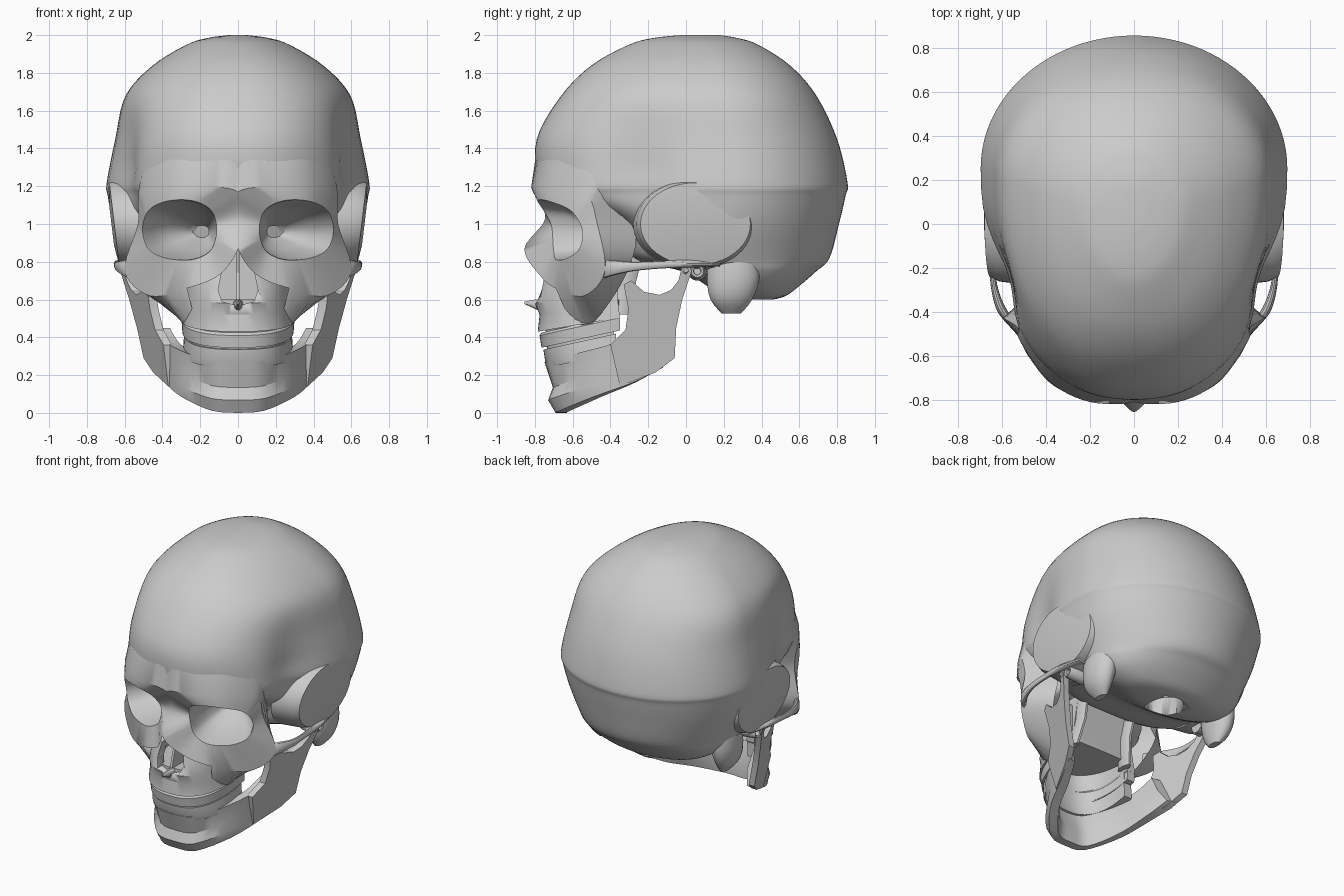
import bpy, bmesh, math
from mathutils import Vector as V

if "Cube" in bpy.data.objects:
    bpy.data.objects.remove(bpy.data.objects["Cube"])


def lerp(a, b, t):
    return V(a) + (V(b) - V(a)) * t


def spline(pts, sub, closed=False):
    """Smooth interpolation through tuples of any length."""
    n, out = len(pts), []
    for i in range(n if closed else n - 1):
        idx = [(i + k) % n if closed else min(max(i + k, 0), n - 1) for k in (-1, 0, 1, 2)]
        a, b, c, d = [pts[k] for k in idx]
        for s in range(sub):
            t = s / sub
            out.append(tuple(0.5 * (2 * q + (r - p) * t + (2 * p - 5 * q + 4 * r - w) * t * t
                       + (3 * q - p - 3 * r + w) * t ** 3) for p, q, r, w in zip(a, b, c, d)))
    if not closed:
        out.append(tuple(pts[-1]))
    return out


def loft(name, rings, caps=(True, True), mirror=False, skip=None, angle=28):
    """Skin closed rings into one mesh object."""
    bm = bmesh.new()
    vs = [[bm.verts.new(p) for p in r] for r in rings]
    n = len(rings[0])
    for i in range(len(rings) - 1):
        for j in range(n):
            if not (skip and skip(i, j)):
                k = (j + 1) % n
                bm.faces.new((vs[i][j], vs[i][k], vs[i + 1][k], vs[i + 1][j]))
    if caps[0]:
        bm.faces.new(vs[0])
    if caps[1]:
        bm.faces.new(vs[-1])
    bmesh.ops.recalc_face_normals(bm, faces=bm.faces)
    me = bpy.data.meshes.new(name)
    bm.to_mesh(me)
    bm.free()
    ob = bpy.data.objects.new(name, me)
    bpy.context.collection.objects.link(ob)
    bpy.ops.object.select_all(action='DESELECT')
    ob.select_set(True)
    bpy.context.view_layer.objects.active = ob
    bpy.ops.object.shade_smooth_by_angle(angle=math.radians(angle))
    if mirror:
        ob.modifiers.new("mirror", 'MIRROR')
    return ob


def cut(ob, cutter):
    m = ob.modifiers.new("cut", 'BOOLEAN')
    m.operation, m.solver, m.object = 'DIFFERENCE', 'EXACT', cutter
    cutter.hide_render = True
    cutter.hide_viewport = True


def ellipse(c, rx, ry, plane, n=24):
    a, b = plane
    out = []
    for k in range(n):
        p = V(c)
        p[a] += rx * math.cos(2 * math.pi * k / n)
        p[b] += ry * math.sin(2 * math.pi * k / n)
        out.append(p)
    return out


def egg(z, yf, yb, w, ym, e, n=96, pinch=0):
    """Horizontal slice: separate front and back curves, pinched at the temples."""
    out = []
    for k in range(n):
        a = 2 * math.pi * k / n
        s, c = math.sin(a), math.cos(a)
        p = 2 / (e if c > 0 else 2.0)
        y = ym + ((yf - ym) if c > 0 else (yb - ym)) * abs(c) ** p
        x = w * math.copysign(abs(s) ** p, s)
        fade = max(0, min(1, (1.7 - z) / .4))
        out.append((x * (1 - pinch * fade * math.exp(-((y + .25) / .2) ** 2)), y, z))
    return out


def jaw_arch(name, rows, tilt, thick):
    """U-shaped wall; rows are z, front y, back y, half width."""
    rings = []
    for z, yf, yb, w in rows:
        ring = []
        for d, order in ((0, 1), (thick, -1)):
            for k in range(-16, 17):
                a = order * k / 16 * math.pi / 2
                s, c = math.sin(a), math.cos(a)
                x = (w - d) * math.copysign(abs(s) ** 0.8, s)
                y = yb + (yf + d - yb) * max(c, 0) ** 0.8
                ring.append((x, y, z + tilt * (y - yf)))
        rings.append(ring)
    return loft(name, rings)


def plate(name, pts, x0, x1):
    return loft(name, [[(x, y, z) for y, z in pts] for x in (x0, x1)])


# Cranium: slices of z, front y, back y, half width, widest y, front roundness
slices = [(2.0, -.03, .18, .05, .08, 2), (1.985, -.17, .27, .16, .08, 2),
          (1.95, -.3, .38, .27, .1, 2), (1.84, -.5, .55, .45, .15, 2.2),
          (1.68, -.66, .69, .595, .2, 2.3), (1.45, -.79, .80, .65, .23, 2.3),
          (1.22, -.785, .855, .695, .25, 2.3), (1.15, -.72, .845, .69, .25, 2.4),
          (1.0, -.36, .81, .66, .22, 3.4), (.82, -.28, .76, .59, .2, 3.4),
          (.75, -.02, .69, .54, .3, 2.6), (.68, .1, .61, .47, .34, 2.2),
          (.62, .2, .53, .34, .36, 2), (.6, .28, .46, .18, .37, 2)]
cranium = loft("cranium", [egg(*s, pinch=.11) for s in spline(slices, 5)])
hole = loft("foramen_cutter", [ellipse((0, .3, z), .11, .15, (0, 1)) for z in (.4, .78)])
cut(cranium, hole)

# Temporal plates: leaning raised oval on each side
loft("temporal_plate", [[(x + .12 * (p.z - 1), p.y, p.z) for p in
     ellipse((0, .05, 1.0), .3 * s, .225 * s, (1, 2), 48)]
     for x, s in ((.46, 1.1), (.61, 1.04), (.655, .97), (.67, .5))], mirror=True)

# Mastoid processes and ear openings
loft("mastoid", [ellipse((x, y, z), rx, ry, (0, 1)) for x, y, z, rx, ry in spline(
     [(.48, .25, .9, .08, .13), (.5, .25, .72, .085, .14),
      (.5, .24, .6, .065, .11), (.48, .24, .525, .025, .05)], 3)], mirror=True)
loft("ear_opening", [ellipse((x, .06, .75), r, r, (1, 2), 16) for x, r in
     ((.48, .05), (.6, .04), (.615, .032), (.61, .02), (.55, .018))], mirror=True)

# Face: rings around one eye socket, starting at the bridge and going over the brow
back = [(0, -.7, 1.0), (0, -.785, 1.4), (.2, -.75, 1.4), (.38, -.64, 1.4),
        (.51, -.43, 1.36), (.42, -.27, 1.0), (.42, -.31, .75), (.3, -.48, .49),
        (.22, -.6, .46), (.08, -.72, .76), (0, -.78, .87)]
outer = [(0, -.745, 1.03), (0, -.81, 1.17), (.2, -.81, 1.2), (.38, -.72, 1.2),
         (.52, -.53, 1.16), (.53, -.47, 1.0), (.6, -.43, .75), (.465, -.54, .62),
         (.27, -.69, .66), (.1, -.775, .73), (0, -.855, .87)]
rim = [(.115, -.715, 1.0), (.15, -.76, 1.08), (.25, -.785, 1.125), (.38, -.725, 1.12),
       (.475, -.61, 1.07), (.505, -.55, .97), (.475, -.565, .87), (.385, -.63, .82),
       (.25, -.685, .81), (.155, -.7, .85), (.12, -.705, .92)]
SUB = 6
rings = [[V((max(p[0], 0), p[1], p[2])) for p in spline(r, SUB, True)] for r in (back, outer, rim)]
centre = sum(rings[2], V((0, 0, 0))) / len(rings[2])
for t, s in ((.05, .97), (.3, .9), (.65, .62), (1, .2)):
    c = lerp(centre, (.19, -.34, .96), t)
    rings.append([c + (p - centre) * s for p in rings[2]])
loft("face_and_eye_sockets", rings, (False, True), True,
     lambda i, j: i == 0 and j // SUB not in range(1, 8), 35)

# Cheek arches
loft("cheek_arch", [ellipse(q[:3], q[3], q[4], (0, 2), 12) for q in spline(
     [(.5, -.48, .74, .03, .05), (.59, -.41, .765, .025, .045), (.637, -.28, .775, .015, .025),
      (.642, -.12, .785, .014, .02), (.63, .02, .79, .025, .02), (.58, .18, .79, .04, .015)], 5)],
     mirror=True)

# Upper jaw with pear-shaped nose opening
upper = jaw_arch("upper_jaw", [(.76, -.75, -.36, .27), (.66, -.775, -.36, .28), (.58, -.8, -.36, .285),
                               (.52, -.775, -.36, .295), (.43, -.785, -.35, .305)], .17, .07)
pear = [(0, .9), (.05, .84), (.085, .75), (.105, .65), (.085, .59), (.03, .575),
        (-.03, .575), (-.085, .59), (-.105, .65), (-.085, .75), (-.05, .84)]
cut(upper, loft("nose_cutter", [[(x, y, z) for x, z in pear] for y in (-1, -.6)]))

# Nasal septum, spine, rear wall and palate
plate("nasal_septum", [(-.75, .86), (-.72, .74), (-.76, .6), (-.4, .6), (-.38, .86)], -.008, .008)
plate("nasal_rear_wall", [(-.4, .88), (-.4, .58), (-.36, .58), (-.3, .88)], -.22, .22)
loft("nasal_spine", [ellipse((0, y, z), r, r * 1.3, (0, 2), 10) for y, z, r in
     ((-.74, .565, .03), (-.8, .575, .02), (-.855, .583, .005))])
loft("palate", [egg(z, -.75, -.35, .27, -.36, 2.3, 48) for z in (.57, .6)])

# Bony wings behind the upper jaw
loft("pterygoid_wing", [ellipse((x, y, z), .025, .06, (0, 1), 10) for x, y, z in
     ((.2, -.28, .86), (.19, -.32, .7), (.22, -.36, .52))], mirror=True)

# Teeth bands, with a recessed core closing the gaps between them
jaw_arch("upper_teeth", [(.425, -.765, -.36, .29), (.41, -.775, -.35, .3), (.345, -.765, -.35, .295)], .22, .06)
jaw_arch("lower_teeth", [(.335, -.755, -.37, .285), (.27, -.745, -.37, .29), (.24, -.73, -.37, .29)], .22, .06)
jaw_arch("tooth_core", [(.5, -.75, -.38, .275), (.26, -.73, -.38, .275)], .2, .04)

# Lower jaw body: stations of outer bottom and outer top edge
stations = [(0, -.69, 0, 0, -.75, .27), (.14, -.67, .012, .14, -.72, .275),
            (.3, -.49, .085, .28, -.56, .32), (.392, -.27, .165, .37, -.38, .37),
            (.45, -.12, .24, .42, -.24, .45)]
body = []
for s in spline(stations, 4):
    lo, hi = V(s[:3]), V(s[3:])
    inward = (V((0, -.2, 0)) - V((lo.x, lo.y, 0))).normalized()
    chin = max(0, min(1, (-.4 - lo.y) / .28))
    body.append([lo, lerp(lo, hi, .25) - inward * .025 * chin, lerp(lo, hi, .5) + inward * .015 * chin,
                 hi, hi + inward * .06, lerp(lo, hi, .4) + inward * .085, lo + inward * .06])
loft("jaw_body", body, (False, True), True)

# Lower jaw branches: side outline leaning outwards
outline = [(-.16, .215), (-.06, .29), (-.052, .45), (-.02, .6), (.03, .75), (.02, .78), (-.02, .78),
           (-.04, .7), (-.08, .65), (-.14, .625), (-.22, .64), (-.29, .7), (-.33, .68), (-.305, .55),
           (-.32, .44), (-.4, .36), (-.35, .14)]
loft("jaw_branch", [[(.5 + .2 * (z - .29) + .35 * (y + .06) - d, y, z) for y, z in outline]
     for d in (0, .045)], mirror=True)
loft("jaw_joint", [ellipse((x, .0, .755), r, r, (1, 2), 12) for x, r in
     ((.5, .012), (.52, .028), (.6, .028), (.62, .012))], mirror=True)
